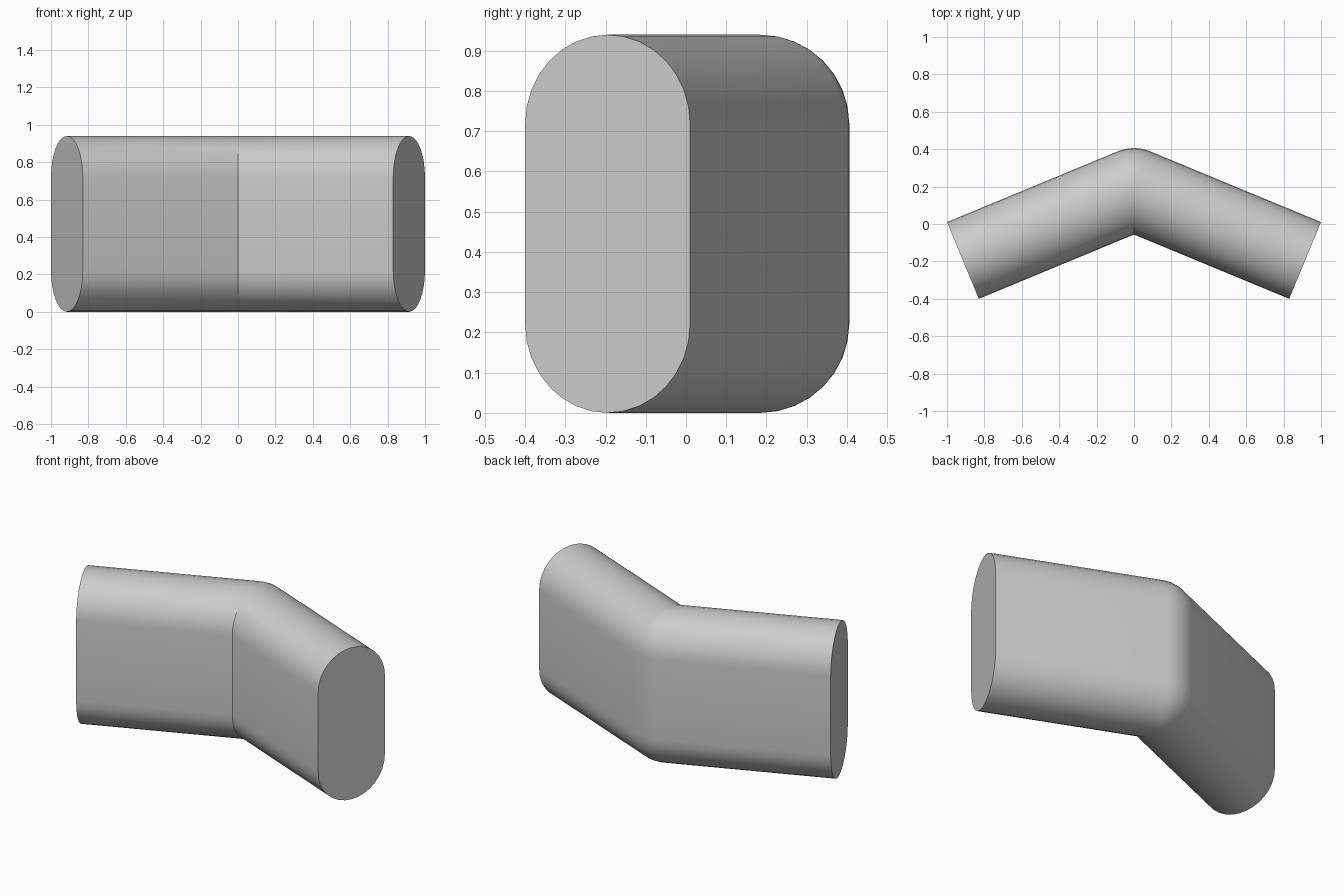
import bpy, bmesh
from math import sin, cos, pi, radians

cube = bpy.data.objects.get("Cube")
if cube:
    bpy.data.objects.remove(cube, do_unlink=True)

RADIUS = 0.222          # half the thickness
HEIGHT = 0.94
BEND = radians(22.5)    # slope of each arm
PIVOT_Y = 0.184         # vertical axis of the bend
LENGTH = 0.99           # axis length of an arm
ARC = 16                # segments per half circle
STEPS = 6               # segments round the outer bend

# Upright rounded slot: (offset toward the back, height)
profile = []
for centre, start in ((HEIGHT - RADIUS, 0), (RADIUS, pi)):
    for i in range(ARC + 1):
        a = start + pi * i / ARC
        profile.append((RADIUS * cos(a), centre + RADIUS * sin(a)))


def arm_end(side):
    a = side * BEND
    x, y = side * LENGTH * cos(a), PIVOT_Y - LENGTH * sin(BEND)
    return [(x + u * sin(a), y + u * cos(a), z) for u, z in profile]


def joint(a):
    # Outer half turns round the pivot, inner half meets in a mitre
    ring = []
    for u, z in profile:
        if u > 1e-6:
            ring.append((u * sin(a), PIVOT_Y + u * cos(a), z))
        else:
            ring.append((0, PIVOT_Y + u / cos(BEND), z))
    return ring


rings = [arm_end(-1)]
rings += [joint(BEND * (2 * i / STEPS - 1)) for i in range(STEPS + 1)]
rings.append(arm_end(1))

# Skin the rings and close both ends
bm = bmesh.new()
loops = [[bm.verts.new(p) for p in ring] for ring in rings]
n = len(profile)
for r, s in zip(loops, loops[1:]):
    for i in range(n):
        j = (i + 1) % n
        bm.faces.new((r[i], r[j], s[j], s[i]))
bm.faces.new(loops[0])
bm.faces.new(loops[-1])
bmesh.ops.remove_doubles(bm, verts=bm.verts, dist=1e-5)
bmesh.ops.recalc_face_normals(bm, faces=bm.faces)

mesh = bpy.data.meshes.new("bent_bar")
bm.to_mesh(mesh)
bm.free()
bar = bpy.data.objects.new("bent_bar", mesh)
bpy.context.collection.objects.link(bar)

# Plain grey
grey = bpy.data.materials.new("plain_grey")
grey.use_nodes = True
colour = (0.6, 0.6, 0.6, 1)
grey.diffuse_color = colour
grey.node_tree.nodes["Principled BSDF"].inputs["Base Color"].default_value = colour
mesh.materials.append(grey)

bpy.context.view_layer.objects.active = bar
bar.select_set(True)
bpy.ops.object.shade_smooth_by_angle(angle=radians(30))
